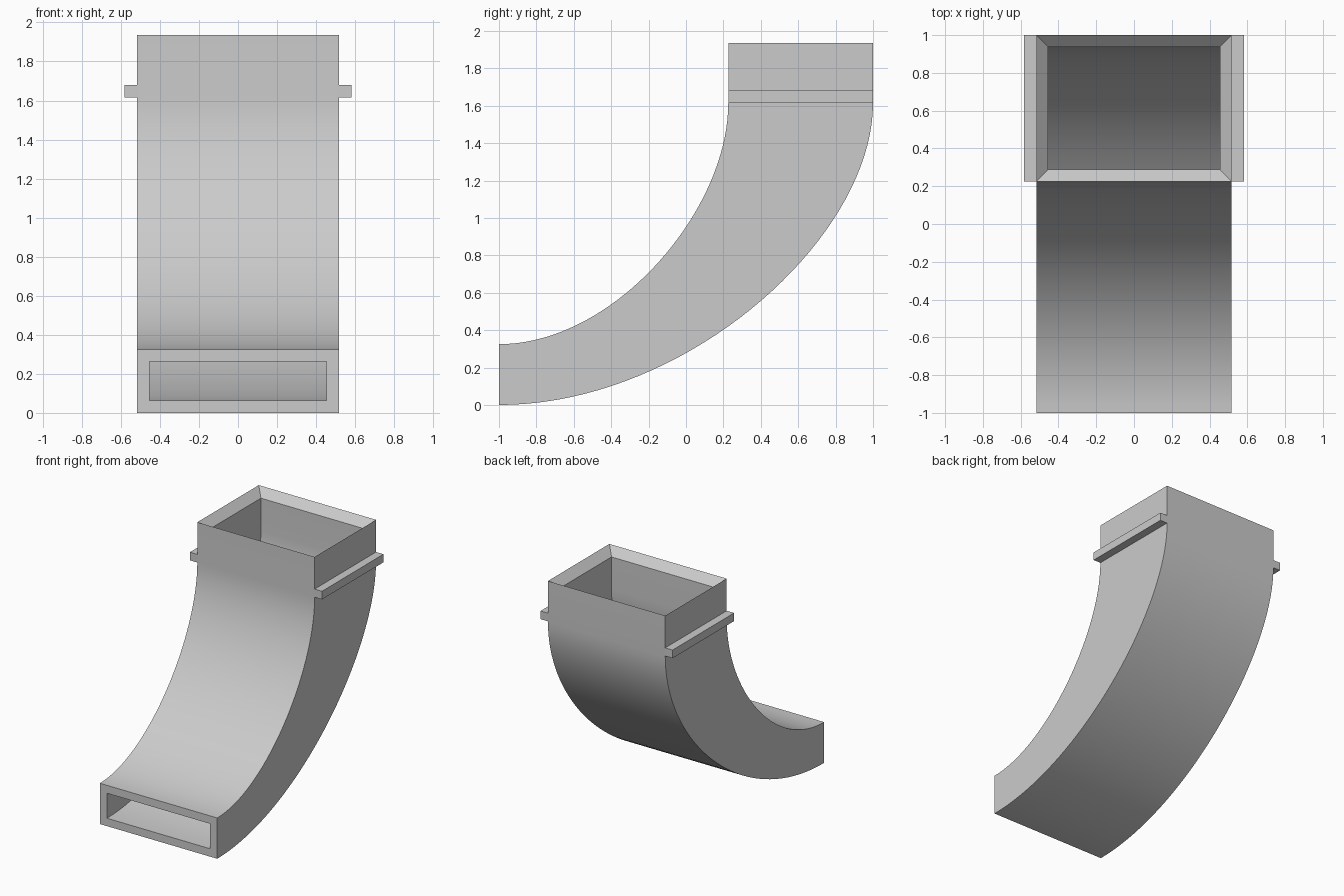
import bpy
import bmesh
import math
from mathutils import Vector
from mathutils.geometry import interpolate_bezier

cube = bpy.data.objects.get("Cube")
if cube:
    bpy.data.objects.remove(cube, do_unlink=True)

HALF_W, WALL = 0.517, 0.063
BEND_TOP, TOP = 1.615, 1.936
FRONT, BACK, THROAT, MOUTH = -1.0, 1.0, 0.226, 0.325
STEPS = 40

grey = bpy.data.materials.new("duct_grey")
grey.use_nodes = True
colour = (0.6, 0.6, 0.6, 1)
grey.diffuse_color = colour
grey.node_tree.nodes["Principled BSDF"].inputs["Base Color"].default_value = colour


def finish(name, bm):
    bmesh.ops.recalc_face_normals(bm, faces=bm.faces)
    mesh = bpy.data.meshes.new(name)
    bm.to_mesh(mesh)
    bm.free()
    mesh.materials.append(grey)
    obj = bpy.data.objects.new(name, mesh)
    bpy.context.collection.objects.link(obj)
    return obj


def bend(y_end, z_start):
    """Side curve of the bend, level at the mouth and upright at the collar."""
    start, end = Vector((0, FRONT, z_start)), Vector((0, y_end, BEND_TOP))
    run, rise = end.y - start.y, end.z - start.z
    return interpolate_bezier(start, start + Vector((0, run * 0.5, 0)),
                              end - Vector((0, 0, rise * 0.45)), end, STEPS)


def offset(points, dist):
    """Move a side curve along its normal, keeping its ends in plane."""
    result = []
    for i, p in enumerate(points):
        t = (points[min(i + 1, STEPS - 1)] - points[max(i - 1, 0)]).normalized()
        if i == 0:
            t = Vector((0, 1, 0))
        elif i == STEPS - 1:
            t = Vector((0, 0, 1))
        result.append(p + Vector((0, -t.z, t.y)) * dist)
    return result


def raised(points, z):
    return points + [Vector((0, points[-1].y, z))]


# Duct: outer skin up to the rim, then the lining back down to the mouth
lower, upper = bend(BACK, 0), bend(THROAT, MOUTH)
outer = zip(raised(lower, TOP), raised(upper, TOP))
lining = zip(raised(offset(lower, WALL), TOP - WALL),
             raised(offset(upper, -WALL), TOP - WALL))
stations = [(a, b, HALF_W) for a, b in outer]
stations += [(a, b, HALF_W - WALL) for a, b in reversed(list(lining))]

bm = bmesh.new()
rings = [[bm.verts.new((x, p.y, p.z))
          for x, p in ((-w, a), (w, a), (w, b), (-w, b))]
         for a, b, w in stations]
for i, ring in enumerate(rings):
    following = rings[(i + 1) % len(rings)]
    for j in range(4):
        k = (j + 1) % 4
        bm.faces.new((ring[j], ring[k], following[k], following[j]))
duct = finish("curved_duct", bm)
bpy.context.view_layer.objects.active = duct
duct.select_set(True)
bpy.ops.object.shade_smooth_by_angle(angle=math.radians(30))
duct.select_set(False)

# Side ledges on the collar
for name, side in (("left_ledge", 1), ("right_ledge", -1)):
    bm = bmesh.new()
    bmesh.ops.create_cube(bm, size=1)
    bmesh.ops.scale(bm, verts=bm.verts, vec=(0.075, BACK - THROAT, 0.065))
    bmesh.ops.translate(bm, verts=bm.verts,
                        vec=(side * 0.5445, (BACK + THROAT) / 2, 1.6475))
    finish(name, bm)
